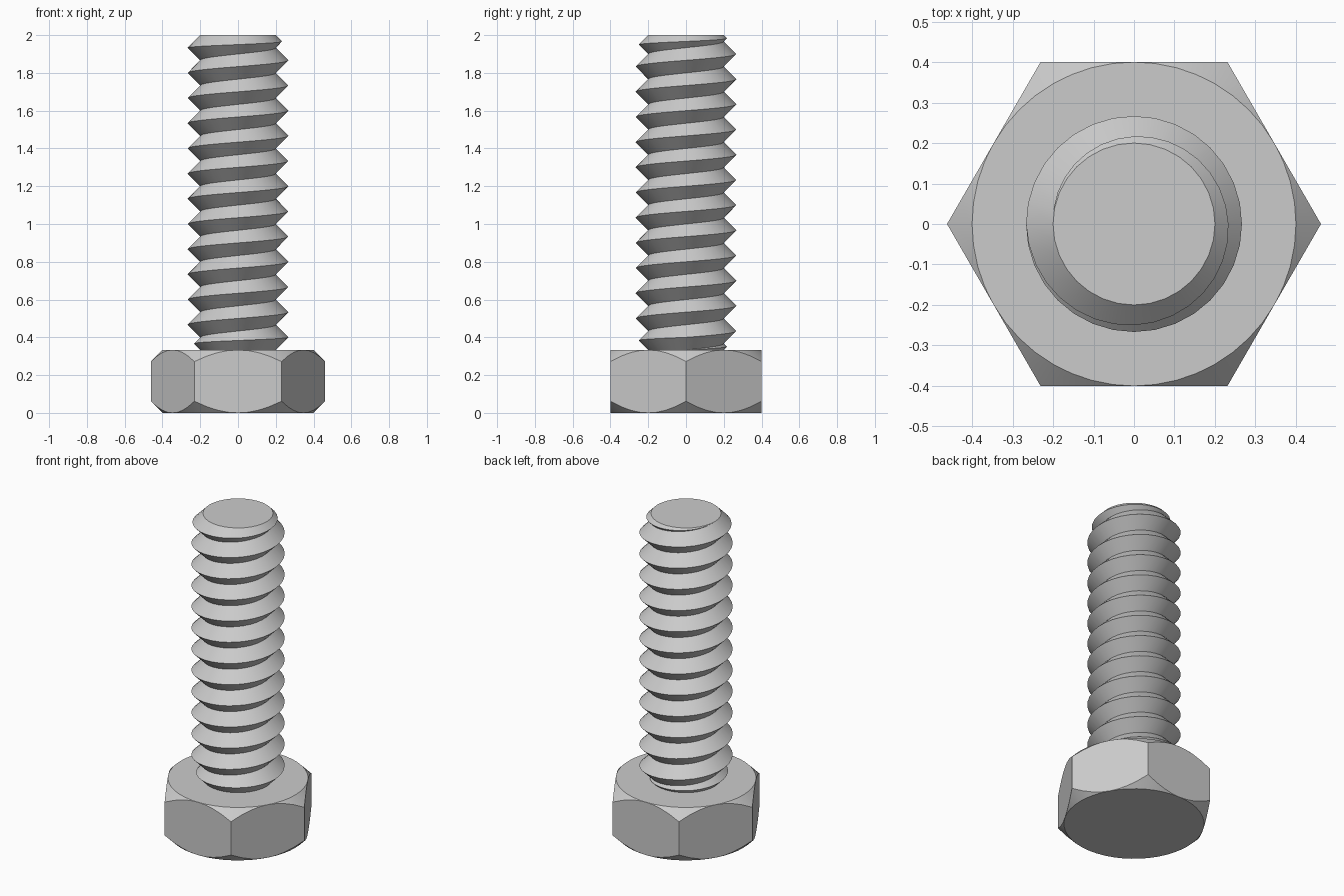
import bpy
import bmesh
from math import cos, sin, pi, radians

cube = bpy.data.objects.get("Cube")
if cube:
    bpy.data.objects.remove(cube, do_unlink=True)

HEAD_TOP = 1 / 3      # height of the hex head
TOP = 2.0
FLAT = 0.4            # half the width across the flats
ROOT = 0.2            # thread root radius
PITCH = 2 / 15
SEGS = 32             # segments per thread turn
SIDE_STEPS = 8        # columns per hex side

steel = bpy.data.materials.new("steel_grey")
steel.use_nodes = True
steel.diffuse_color = (0.6, 0.6, 0.6, 1)
steel.node_tree.nodes["Principled BSDF"].inputs["Base Color"].default_value = (0.6, 0.6, 0.6, 1)


def finish(bm, name):
    bmesh.ops.remove_doubles(bm, verts=bm.verts, dist=1e-5)
    bmesh.ops.recalc_face_normals(bm, faces=bm.faces)
    mesh = bpy.data.meshes.new(name)
    bm.to_mesh(mesh)
    bm.free()
    mesh.materials.append(steel)
    obj = bpy.data.objects.new(name, mesh)
    bpy.context.collection.objects.link(obj)
    bpy.ops.object.select_all(action='DESELECT')
    obj.select_set(True)
    bpy.context.view_layer.objects.active = obj
    bpy.ops.object.shade_smooth_by_angle(angle=radians(30))


def add_face(bm, verts):
    # skip corners that coincide where the thread runs out
    kept = [v for i, v in enumerate(verts) if (v.co - verts[i - 1].co).length > 1e-5]
    if len(kept) > 2:
        bm.faces.new(kept)


# Hex head with 45 degree conical chamfers above and below
bm = bmesh.new()
columns = []
count = 6 * SIDE_STEPS
for i in range(count):
    a = 2 * pi * i / count
    r = FLAT / cos(a % (pi / 3) - pi / 6)
    drop = r - FLAT
    rings = [(FLAT, 0), (r, drop), (r, HEAD_TOP - drop), (FLAT, HEAD_TOP)]
    columns.append([bm.verts.new((q * cos(a), q * sin(a), z)) for q, z in rings])
for i in range(count):
    c, d = columns[i - 1], columns[i]
    for k in range(3):
        add_face(bm, [c[k], d[k], d[k + 1], c[k + 1]])
for k in (0, 3):
    bm.faces.new([c[k] for c in columns])
finish(bm, "hex_head")


# Threaded shank: a helical strip whose ends taper to the root radius
def root_z(j):
    return min(max(HEAD_TOP + PITCH * (j / SEGS - 1), HEAD_TOP), TOP)


def helix_point(bm, j, r, z):
    a = 2 * pi * j / SEGS
    return bm.verts.new((r * cos(a), r * sin(a), z))


bm = bmesh.new()
steps = round(((TOP - HEAD_TOP) / PITCH + 1) * SEGS)
roots = [helix_point(bm, j, ROOT, root_z(j)) for j in range(steps + SEGS + 1)]
crests = []
for j in range(steps + 1):
    low, high = root_z(j), root_z(j + SEGS)
    crests.append(helix_point(bm, j, ROOT + (high - low) / 2, (low + high) / 2))
for j in range(steps):
    n = j + SEGS
    add_face(bm, [roots[j], roots[j + 1], crests[j + 1], crests[j]])
    add_face(bm, [crests[j], crests[j + 1], roots[n + 1], roots[n]])
bm.faces.new(roots[steps:steps + SEGS])
finish(bm, "threaded_shank")
